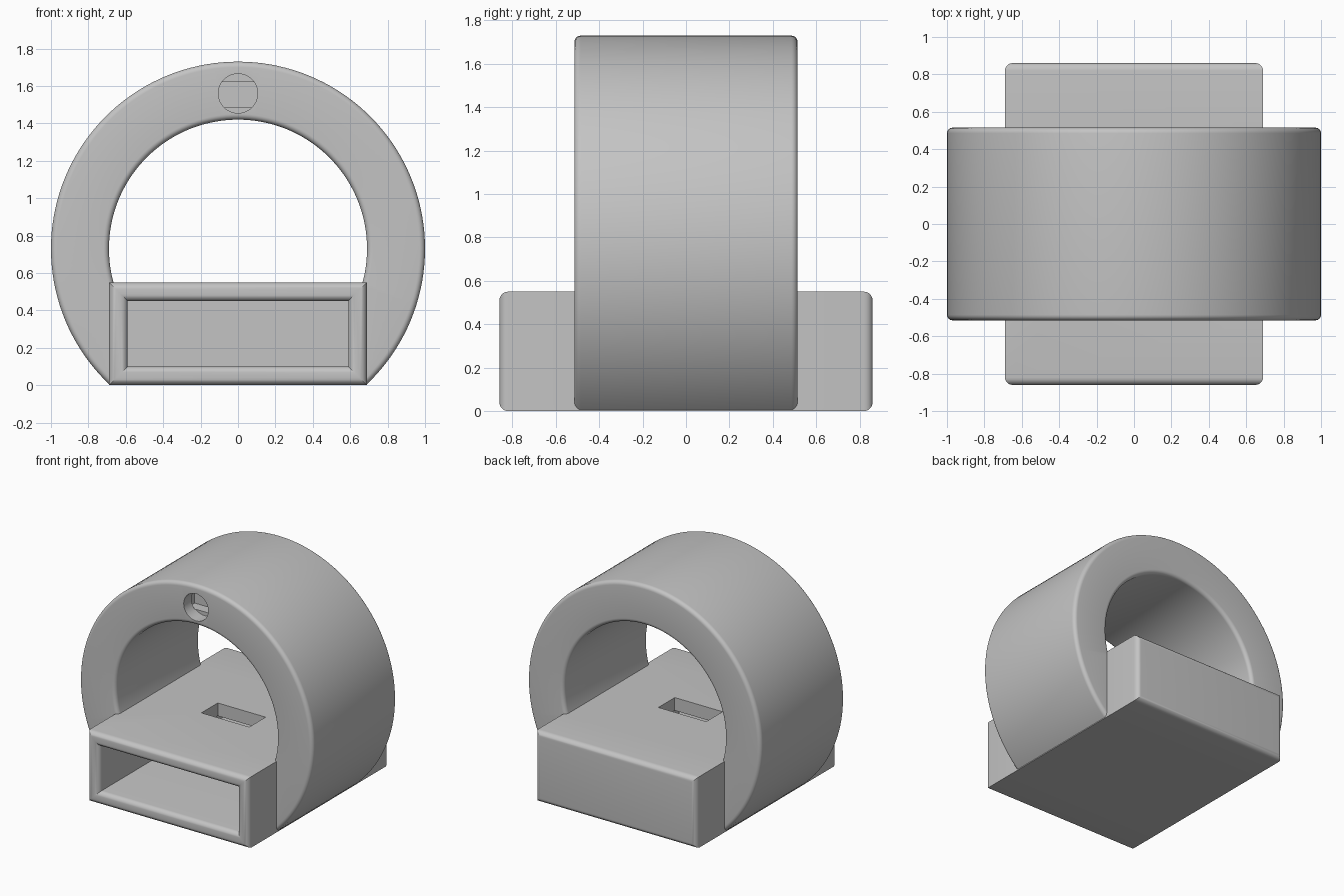
import bpy, bmesh, math

cube = bpy.data.objects.get("Cube")
if cube:
    bpy.data.objects.remove(cube, do_unlink=True)

RING_Z, R_OUT, R_IN, RING_Y = 0.73, 1.0, 0.69, 0.515
HX, HZ, HY, WALL = 0.69, 0.275, 0.86, 0.10

grey = bpy.data.materials.new("plain grey")
grey.use_nodes = True
grey.diffuse_color = (0.55, 0.55, 0.55, 1)
grey.node_tree.nodes["Principled BSDF"].inputs["Base Color"].default_value = (0.55, 0.55, 0.55, 1)


def make(name, bm):
    bmesh.ops.recalc_face_normals(bm, faces=bm.faces[:])
    mesh = bpy.data.meshes.new(name)
    bm.to_mesh(mesh)
    bm.free()
    mesh.materials.append(grey)
    obj = bpy.data.objects.new(name, mesh)
    bpy.context.collection.objects.link(obj)
    return obj


def arc(cx, cy, r, a0, a1, n=6):
    angles = [math.radians(a0 + (a1 - a0) * i / n) for i in range(n + 1)]
    return [(cx + r * math.cos(a), cy + r * math.sin(a)) for a in angles]


def bridge(bm, loops, closed=False):
    """Join equal loops of vertices with quads."""
    n = len(loops[0])
    pairs = list(zip(loops, loops[1:])) + ([(loops[-1], loops[0])] if closed else [])
    for a, b in pairs:
        for i in range(n):
            j = (i + 1) % n
            bm.faces.new((a[i], a[j], b[j], b[i]))


def rect_loft(name, profile):
    """Rectangles inset from the box outline, stacked along y and capped."""
    bm = bmesh.new()
    loops = []
    for inset, y in profile:
        x, z = HX - inset, HZ - inset
        loops.append([bm.verts.new((sx * x, y, HZ + sz * z))
                      for sx, sz in ((-1, -1), (1, -1), (1, 1), (-1, 1))])
    bridge(bm, loops)
    bm.faces.new(loops[0])
    bm.faces.new(loops[-1])
    return make(name, bm)


def block(name, x0, x1, y0, y1, z0, z1):
    bm = bmesh.new()
    bmesh.ops.create_cube(bm, size=1)
    for v in bm.verts:
        v.co = ((x0 + x1) / 2 + v.co.x * (x1 - x0),
                (y0 + y1) / 2 + v.co.y * (y1 - y0),
                (z0 + z1) / 2 + v.co.z * (z1 - z0))
    return make(name, bm)


def boolean(target, tool, operation):
    mod = target.modifiers.new(operation.lower(), "BOOLEAN")
    mod.operation, mod.object, mod.solver = operation, tool, "EXACT"
    bpy.context.view_layer.objects.active = target
    bpy.ops.object.modifier_apply(modifier=mod.name)
    bpy.data.objects.remove(tool, do_unlink=True)


# Round band: rounded cross-section swept about the y axis, cut flat at the base
f = 0.03
section = (arc(R_OUT - f, RING_Y - f, f, 0, 90) + arc(R_IN + f, RING_Y - f, f, 90, 180)
           + arc(R_IN + f, f - RING_Y, f, 180, 270) + arc(R_OUT - f, f - RING_Y, f, 270, 360))
bm = bmesh.new()
loops = []
STEPS = 144
for s in range(STEPS):
    a = 2 * math.pi * s / STEPS
    loops.append([bm.verts.new((r * math.sin(a), y, RING_Z + r * math.cos(a))) for r, y in section])
bridge(bm, loops, closed=True)
cut = bmesh.ops.bisect_plane(bm, geom=bm.verts[:] + bm.edges[:] + bm.faces[:], dist=1e-6,
                             plane_co=(0, 0, 0), plane_no=(0, 0, -1), clear_outer=True)
rim = [e for e in cut["geom_cut"] if isinstance(e, bmesh.types.BMEdge)]
bmesh.ops.holes_fill(bm, edges=rim, sides=0)
body = make("band_and_sleeve", bm)

# Rectangular sleeve with rounded front and back edges
f = 0.04
front = [(f - f * math.cos(t), -HY + f - f * math.sin(t))
         for t in (math.radians(90 - 15 * i) for i in range(7))]
back = [(i, -y) for i, y in reversed(front)]
boolean(body, rect_loft("sleeve", front + back), "UNION")

# Open front pocket, flared at its mouth
mouth = [(WALL - f, -HY - 0.05)] + [
    (WALL - f + f * math.sin(t), -HY + f - f * math.cos(t))
    for t in (math.radians(15 * i) for i in range(7))]
boolean(body, rect_loft("pocket_cutter", mouth + [(WALL, HY - WALL)]), "DIFFERENCE")

# Slot through the top wall of the sleeve
boolean(body, block("slot_cutter", -0.205, 0.205, -0.155, 0.045, 0.40, 0.60), "DIFFERENCE")

# Round port in the front of the band, opening into a small chamber
bm = bmesh.new()
loops = [[bm.verts.new((x, y, z)) for x, z in arc(0, 1.56, 0.105, 0, 352.5, 47)]
         for y in (-0.60, -0.41)]
bridge(bm, loops)
for loop in loops:
    bm.faces.new(loop)
boolean(body, make("port_cutter", bm), "DIFFERENCE")
boolean(body, block("chamber_cutter", -0.14, 0.14, -0.42, -0.33, 1.485, 1.62), "DIFFERENCE")

# Smooth curves with crisp edges
bpy.ops.object.select_all(action="DESELECT")
body.select_set(True)
bpy.context.view_layer.objects.active = body
bpy.ops.object.shade_smooth_by_angle(angle=math.radians(30))
